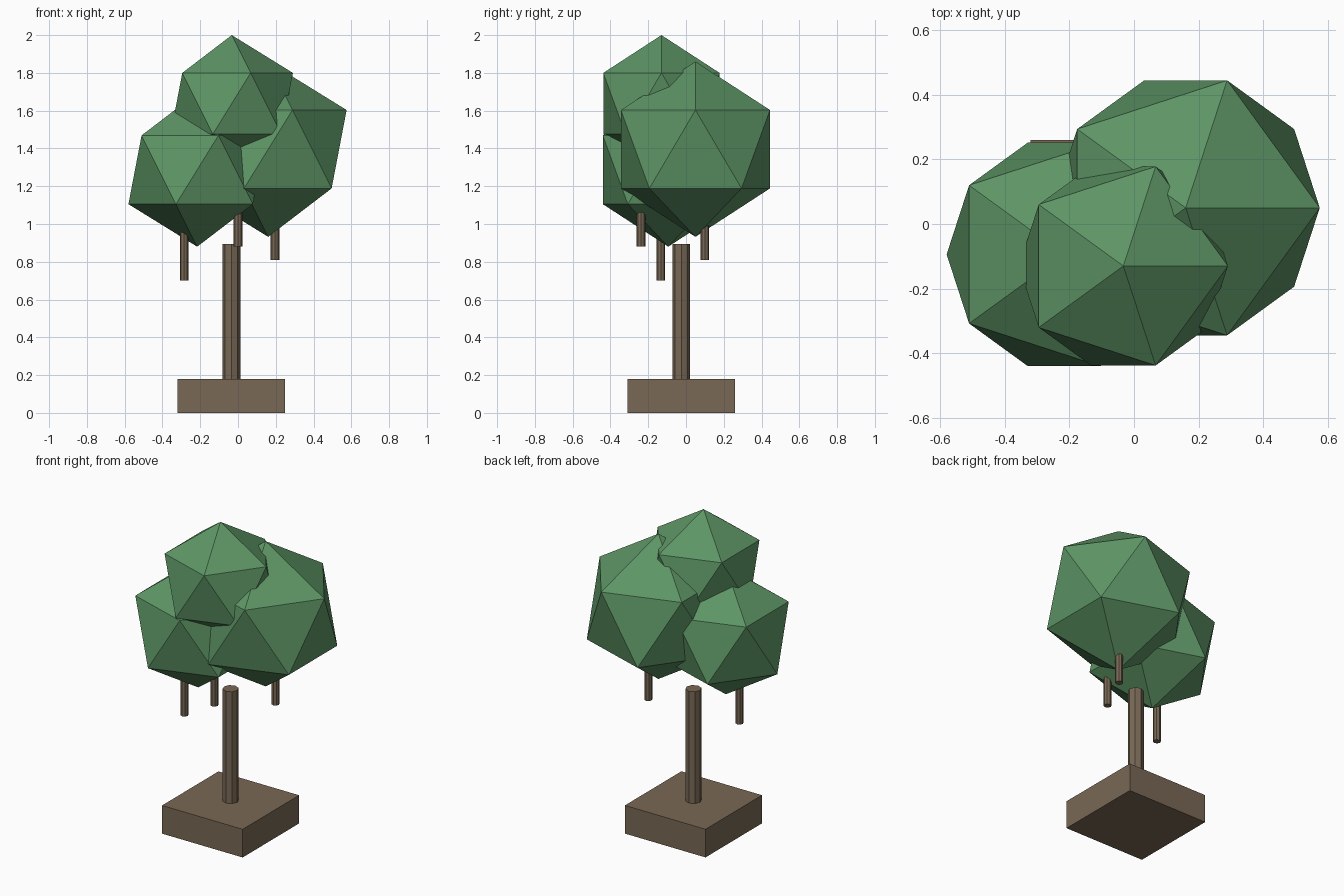
import bpy

if "Cube" in bpy.data.objects:
    bpy.data.objects.remove(bpy.data.objects["Cube"])


def material(name, rgb):
    m = bpy.data.materials.new(name)
    m.diffuse_color = (*rgb, 1)
    m.use_nodes = True
    m.node_tree.nodes["Principled BSDF"].inputs["Base Color"].default_value = m.diffuse_color
    return m


bark = material("bark", (0.19, 0.14, 0.09))
soil = material("soil", (0.19, 0.14, 0.09))
leaf = material("leaf", (0.11, 0.30, 0.13))


def finish(name, mat):
    ob = bpy.context.object
    ob.name = name
    ob.data.materials.append(mat)
    return ob


def post(name, x, y, z0, z1, r):
    bpy.ops.mesh.primitive_cylinder_add(
        vertices=8, radius=r, depth=z1 - z0, location=(x, y, (z0 + z1) / 2))
    finish(name, bark)


def foliage(name, loc, r):
    bpy.ops.mesh.primitive_ico_sphere_add(subdivisions=1, radius=r, location=loc)
    finish(name, leaf)


CX, CY = -0.035, -0.025

# Square base block
bpy.ops.mesh.primitive_cube_add(size=1, location=(CX, CY, 0.09))
bpy.context.object.scale = (0.57, 0.57, 0.18)
finish("base", soil)

# Trunk and the three branches hanging below the crown
post("trunk", CX, CY, 0.18, 0.895, 0.047)
post("branch_left", -0.285, -0.133, 0.70, 1.06, 0.023)
post("branch_front", 0.0, -0.238, 0.88, 1.24, 0.023)
post("branch_right", 0.196, 0.10, 0.81, 1.17, 0.023)

# Crown of three faceted leaf clumps
foliage("foliage_left", (-0.216, -0.094, 1.287), 0.407)
foliage("foliage_right", (0.16, 0.05, 1.396), 0.464)
foliage("foliage_top", (-0.033, -0.13, 1.638), 0.362)
